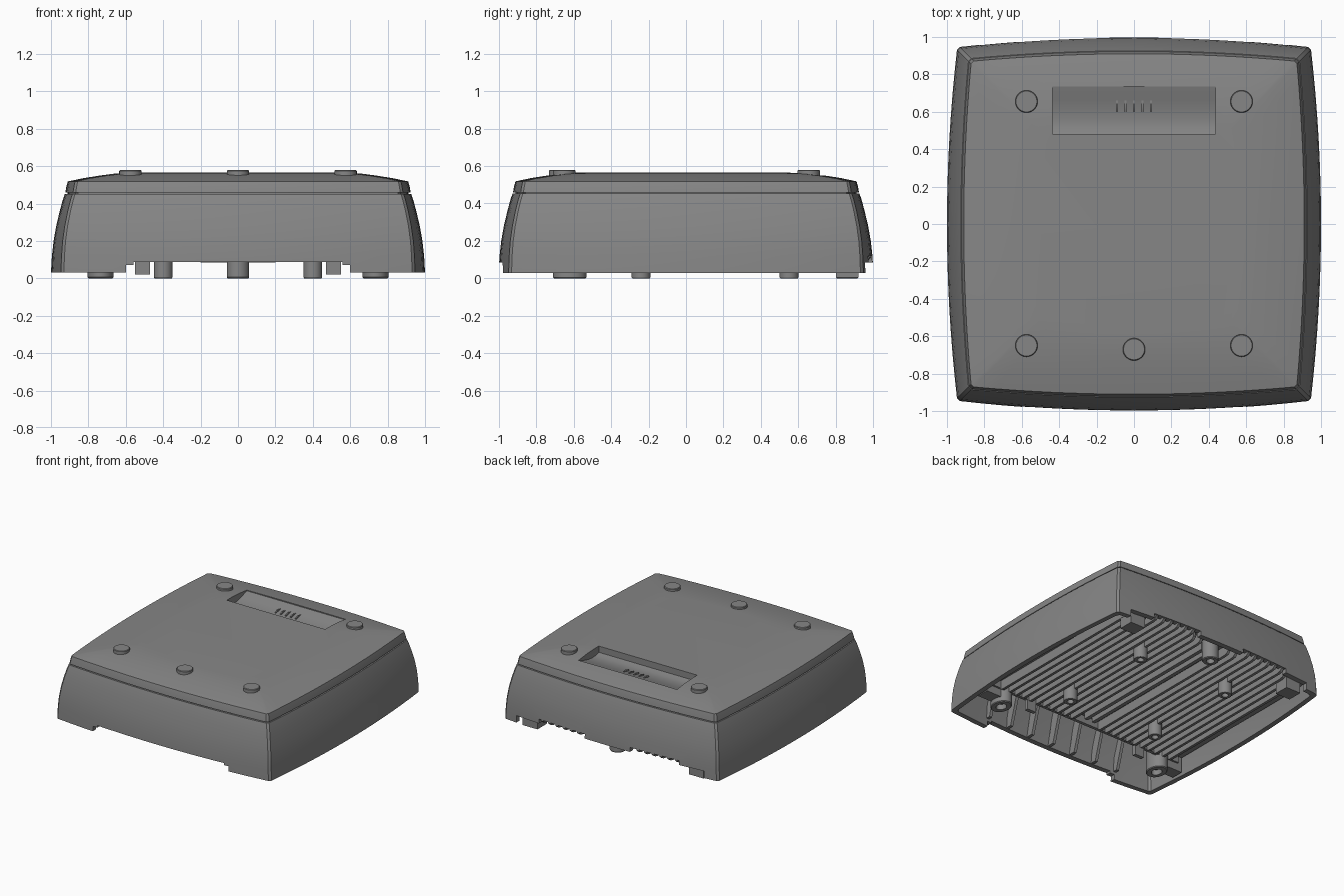
import bpy, bmesh, math

if "Cube" in bpy.data.objects:
    bpy.data.objects.remove(bpy.data.objects["Cube"])

# Dark grey plastic
DARK = bpy.data.materials.new("dark_grey")
DARK.diffuse_color = (.24, .24, .24, 1)
DARK.use_nodes = True
DARK.node_tree.nodes["Principled BSDF"].inputs["Base Color"].default_value = DARK.diffuse_color


def finish(name, bm, angle=30):
    bmesh.ops.recalc_face_normals(bm, faces=bm.faces)
    me = bpy.data.meshes.new(name)
    bm.to_mesh(me)
    bm.free()
    me.materials.append(DARK)
    ob = bpy.data.objects.new(name, me)
    bpy.context.collection.objects.link(ob)
    smooth(ob, angle)
    return ob


def smooth(ob, angle=30):
    bpy.ops.object.select_all(action='DESELECT')
    ob.select_set(True)
    bpy.context.view_layer.objects.active = ob
    bpy.ops.object.shade_smooth_by_angle(angle=math.radians(angle))


def outline(c, m, n=16):
    """Bulging square: corners at c, side middles at m."""
    pts = []
    for ca, sa in [(1, 0), (0, 1), (-1, 0), (0, -1)]:
        for i in range(n + 1):
            t = (i / n * 2 - 1) * 0.985
            x, y = c * t, -(m - (m - c) * t * t)
            pts.append((x * ca - y * sa, x * sa + y * ca))
    return pts


def skin(bm, loops, closed):
    """Bridge a list of vertex loops; close the tube or cap its ends."""
    pairs = list(zip(loops, loops[1:]))
    if closed:
        pairs.append((loops[-1], loops[0]))
    else:
        bm.faces.new(loops[0])
        bm.faces.new(loops[-1])
    for a, b in pairs:
        for i in range(len(a)):
            j = (i + 1) % len(a)
            bm.faces.new((a[i], a[j], b[j], b[i]))


def loft(name, rings, closed):
    """Rings are (z, corner, middle)."""
    bm = bmesh.new()
    skin(bm, [[bm.verts.new((x, y, z)) for x, y in outline(c, m)] for z, c, m in rings], closed)
    return finish(name, bm)


def prism(name, pts, x0, x1):
    """Side profile of (y, z) points extruded along x."""
    bm = bmesh.new()
    skin(bm, [[bm.verts.new((x, y, z)) for y, z in pts] for x in (x0, x1)], False)
    return finish(name, bm)


def box(name, x, y, z):
    return prism(name, [(y[0], z[0]), (y[1], z[0]), (y[1], z[1]), (y[0], z[1])], x[0], x[1])


def lathe(name, profile, at, sx=1, sy=1, n=28):
    bm = bmesh.new()
    turn = [2 * math.pi * i / n for i in range(n)]
    skin(bm, [[bm.verts.new((at[0] + sx * r * math.cos(a), at[1] + sy * r * math.sin(a), z))
               for a in turn] for r, z in profile], False)
    return finish(name, bm)


def cut(ob, cutter):
    mod = ob.modifiers.new("cut", 'BOOLEAN')
    mod.operation, mod.solver, mod.object = 'DIFFERENCE', 'EXACT', cutter
    bpy.context.view_layer.objects.active = ob
    bpy.ops.object.modifier_apply(modifier=mod.name)
    bpy.data.objects.remove(cutter)
    smooth(ob)


# Outer wall of the case, a hollow tube with curved sides
case = loft("case_wall", [
    (.03, .945, 1.0), (.12, .942, .995), (.20, .936, .986), (.28, .925, .972),
    (.36, .909, .953), (.42, .894, .937), (.452, .884, .926),
    (.452, .82, .86), (.40, .84, .88), (.20, .90, .945), (.03, .91, .96)], True)
# Cable opening at the front, vent openings at the back
cut(case, box("front_cutter", (-.60, .60), (-1.2, -.7), (-.1, .07)))
cut(case, box("front_cutter", (-.56, .56), (-1.2, -.7), (-.1, .086)))
cut(case, box("back_cutter", (-.83, .83), (.8, 1.2), (-.1, .085)))
for s in (-1, 1):
    cut(case, box("vent_cutter", sorted((s * .2, s * .62)), (.8, 1.2), (-.1, .12)))

# Lid with a shadow gap below and a gently crowned top
lid = loft("lid", [
    (.43, .868, .91), (.458, .869, .911), (.459, .881, .923), (.49, .876, .918),
    (.518, .870, .910), (.536, .79, .825), (.550, .70, .735),
    (.560, .61, .66), (.565, .52, .58)], False)
# Gripping pocket with a curved floor
cut(lid, prism("pocket_cutter", [
    (.48, .62), (.48, .515), (.52, .504), (.56, .502), (.61, .508), (.66, .520),
    (.70, .533), (.735, .542), (.735, .62)], -.435, .435))
for i in range(5):
    x = (i - 2) * .045
    prism("pocket_rib", [(.60, .49), (.60, .515), (.625, .525), (.66, .523), (.66, .49)],
          x - .005, x + .005)

# Round pads on the lid
for x, y in [(-.575, .655), (.575, .655), (-.575, -.65), (.575, -.65), (0, -.67)]:
    lathe("top_pad", [(.06, .53), (.06, .575), (.056, .579)], (x, y))

# Heat sink: base plate, front bulkhead and fins running front to back
box("heat_sink_plate", (-.92, .92), (-.56, .92), (.16, .20))
box("compartment_bulkhead", (-.88, .88), (-.57, -.545), (.10, .44))
for s in (-1, 1):
    for i in range(11):
        x = s * (.13 + i * .066)
        end = 1 - .055 * (x / .94) ** 2 - .008 if .2 < abs(x) < .62 else .92
        prism("cooling_fin", [(-.56, .17), (-.56, .10), (-.53, .086), (end - .05, .086),
                              (end - .02, .092), (end, .11), (end - .01, .15), (.90, .17)],
              x - .011, x + .011)
    box("centre_rail", sorted((s * .02, s * .05)), (-.5, .82), (.10, .17))


# Screw bosses with blind holes
def boss(name, at, r, sx=1, sy=1):
    lathe(name, [(r, .18), (r, .006), (r * .92, 0), (r * .5, 0), (r * .45, .06)], at, sx, sy)


for s in (-1, 1):
    boss("screw_boss", (s * .4, .55), .05)
    boss("screw_boss", (s * .4, -.24), .05)
    boss("front_foot", (s * .735, -.62), .07, 1, 1.28)
    box("front_foot_bracket", sorted((s * .70, s * .92)), (-.66, -.56), (.04, .18))
    box("back_foot", sorted((s * .67, s * .80)), (.80, .92), (.004, .18))
    box("locating_tab", sorted((s * .47, s * .55)), (-.575, -.545), (.02, .18))
boss("centre_boss", (0, .86), .06)

# Stiffening ribs inside the front wall
for i in range(7):
    x = (i - 3) * .2
    prism("front_rib", [(-.955, .09), (-.885, .43), (-.80, .43), (-.90, .09)],
          x - .012, x + .012)
